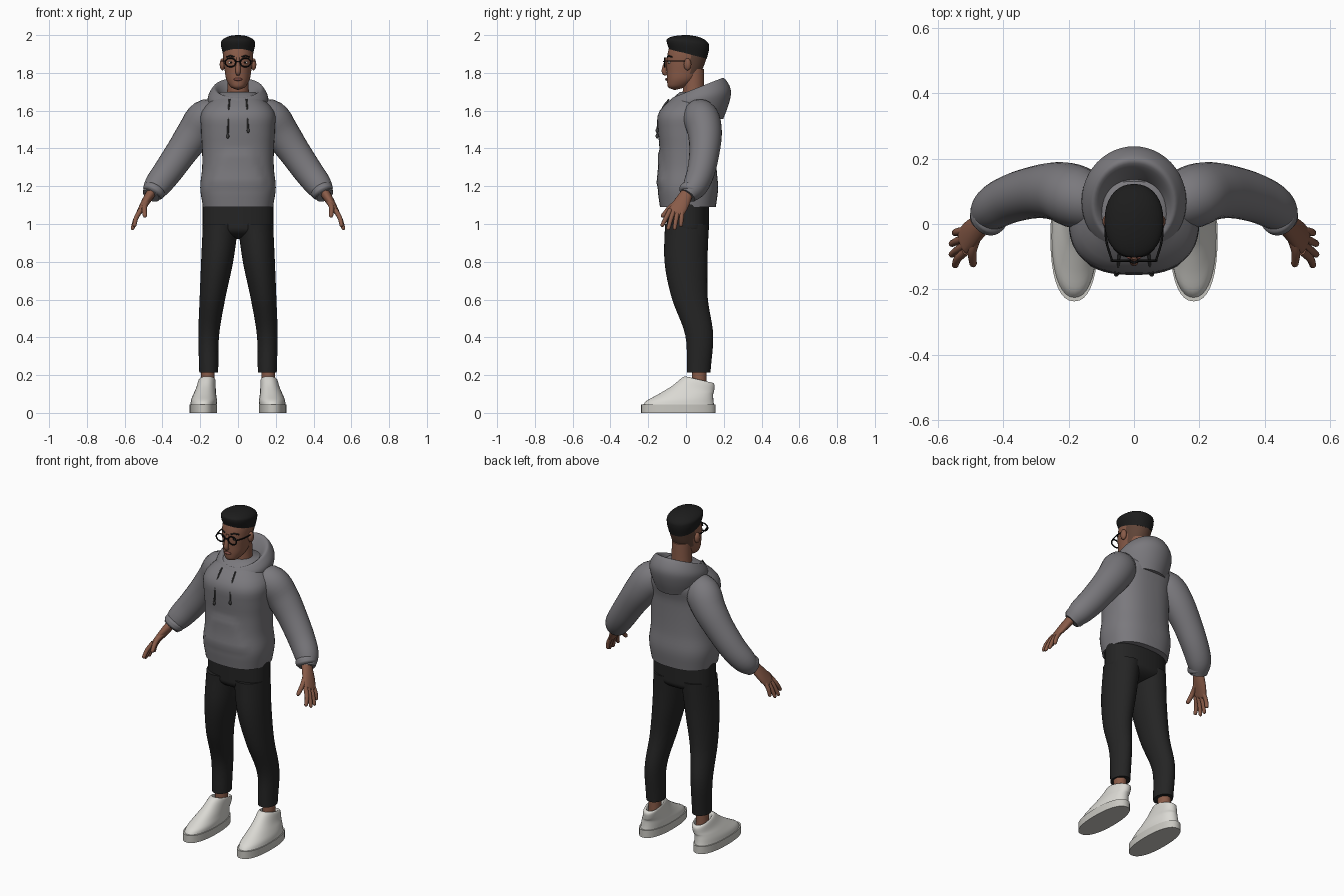
import bpy, bmesh, math
from mathutils import Vector

cube = bpy.data.objects.get("Cube")
if cube:
    bpy.data.objects.remove(cube, do_unlink=True)

STEPS = 24


def material(name, *rgb):
    """Flat colour; a single value means a neutral grey."""
    colour = (rgb if len(rgb) > 1 else rgb * 3) + (1,)
    m = bpy.data.materials.new(name)
    m.use_nodes = True
    m.diffuse_color = colour
    m.node_tree.nodes["Principled BSDF"].inputs["Base Color"].default_value = colour
    return m


GREY = material("hoodie grey", .195, .19, .205)
BLACK = material("trouser black", .018)
HAIR = material("hair black", .012)
SKIN = material("brown skin", .25, .105, .065)
FADE = material("faded hair", .12, .06, .04)
LIP = material("lip brown", .2, .07, .055)
WHITE = material("shoe white", .7, .69, .65)
SOLE = material("sole white", .58, .57, .53)
CORD = material("cord grey", .05)
FRAME = material("frame black", .005)


def finish(name, bm, mat):
    bmesh.ops.recalc_face_normals(bm, faces=bm.faces[:])
    mesh = bpy.data.meshes.new(name)
    bm.to_mesh(mesh)
    bm.free()
    mesh.materials.append(mat)
    for polygon in mesh.polygons:
        polygon.use_smooth = True
    mesh.set_sharp_from_angle(angle=math.radians(55))
    obj = bpy.data.objects.new(name, mesh)
    bpy.context.collection.objects.link(obj)
    return obj


def sample(values, t):
    """Smooth curve through evenly spaced values; a plain number is constant."""
    if isinstance(values, (int, float)):
        return values
    last = len(values) - 1
    i = min(int(t * last), last - 1)
    t = t * last - i
    b, c = values[i], values[i + 1]
    a = values[i - 1] if i > 0 else 2 * b - c
    d = values[i + 2] if i + 2 <= last else 2 * c - b
    return b + t / 2 * (c - a + t * (2*a - 5*b + 4*c - d + t * (3*(b - c) + d - a)))


def rounding(t, lo, hi):
    """Radius factor that domes the start (lo) and end (hi) of a part."""
    factor = 1
    for distance, reach in ((t, lo), (1 - t, hi)):
        if distance < reach:
            factor *= max(.1, math.sqrt(1 - (1 - distance / reach) ** 2))
    return factor


def skin_rings(name, mat, rings):
    bm = bmesh.new()
    loops = [[bm.verts.new(p) for p in ring] for ring in rings]
    for low, high in zip(loops, loops[1:]):
        for i in range(len(low)):
            bm.faces.new((low[i - 1], low[i], high[i], high[i - 1]))
    bm.faces.new(loops[0])
    bm.faces.new(loops[-1])
    return finish(name, bm, mat)


def stack(name, mat, z, half, depth=1, x=0, y=0, tilt=0, lo=0, hi=0, power=2, side=1, sides=36):
    """Stacked level ovals: half width, depth as a ratio of it, slope along y."""
    rings = []
    for k in range(STEPS + 1):
        t = k / STEPS
        width = sample(half, t) * rounding(t, lo, hi)
        ring = []
        for i in range(sides):
            angle = math.tau * i / sides
            c, s = math.cos(angle), math.sin(angle)
            dx = math.copysign(abs(c) ** (2 / power), c) * width
            dy = math.copysign(abs(s) ** (2 / power), s) * width * sample(depth, t)
            ring.append((side * (sample(x, t) + dx), sample(y, t) + dy,
                         sample(z, t) + sample(tilt, t) * dy))
        rings.append(ring)
    return skin_rings(name, mat, rings)


def tube(name, mat, x, y, z, r, flat=1, lo=0, hi=0, side=1, sides=12):
    """Tube along a path: radius towards y, flat is the ratio across it."""
    path = [Vector(sample(axis, k / STEPS) for axis in (x, y, z)) for k in range(STEPS + 1)]
    rings = []
    for k, centre in enumerate(path):
        t = k / STEPS
        along = (path[min(k + 1, STEPS)] - path[max(k - 1, 0)]).normalized()
        ref = Vector((1, 0, 0)) if abs(along.y) > .9 else Vector((0, 1, 0))
        u = (ref - along * ref.dot(along)).normalized() * sample(r, t) * rounding(t, lo, hi)
        v = along.cross(u) * sample(flat, t)
        ring = []
        for i in range(sides):
            angle = math.tau * i / sides
            p = centre + u * math.cos(angle) + v * math.sin(angle)
            ring.append((side * p.x, p.y, p.z))
        rings.append(ring)
    return skin_rings(name, mat, rings)


def blob(name, mat, centre, size, side=1):
    bm = bmesh.new()
    bmesh.ops.create_uvsphere(bm, u_segments=16, v_segments=10, radius=1)
    for v in bm.verts:
        v.co = [c + s * q for c, s, q in zip(centre, size, v.co)]
        v.co.x *= side
    finish(name, bm, mat)


# Hoodie body with a raised front pocket
torso = stack("hoodie_body", GREY, z=(1.09, 1.7), half=(.185, .2, .19, .19, .195, .19, .09),
              depth=(.8, .8, .8, .9), y=(.01, .01, .01, .01, .05), power=2.5, sides=48)
for v in torso.data.vertices:
    if v.co.y < 0 and 1.2 < v.co.z < 1.37 and abs(v.co.x) < .15 - .4 * (v.co.z - 1.2):
        v.co.y -= .007

# Hood lying open around the neck: up the outside, over the rim, down inside
stack("hood", GREY, z=(1.57, 1.62, 1.67, 1.71, 1.72, 1.68, 1.6),
      half=(.14, .155, .16, .14, .12, .09, .06), depth=1.05,
      y=(.05, .07, .06, .04), tilt=(-.1, .2, .4, .2), sides=48)

# Trouser seat
stack("trouser_seat", BLACK, z=(.92, 1.12), half=.188, depth=.6, y=.01, lo=.3, power=2.4)

# Head, with closely cut hair at the back and sides
head = stack("head", SKIN, z=(1.71, 1.96), half=(.03, .06, .07, .077, .08, .07),
             depth=(1.2, 1.33, 1.3), y=(-.06, -.025, -.01, 0, .01, .01), lo=.08, power=2.15)
head.data.materials.append(FADE)
for polygon in head.data.polygons:
    if polygon.center.y > .025 and polygon.center.z > 1.79:
        polygon.material_index = 1
stack("neck", SKIN, z=(1.6, 1.82), half=(.063, .057, .056), y=.04)
stack("hair", HAIR, z=(1.9, 2), half=(.08, .09, .085), depth=1.25, y=.01,
      tilt=(-.25, -.05), hi=.4, power=2.2)

# Face
tube("nose", SKIN, x=0, y=(-.1, -.115, -.1), z=(1.88, 1.81, 1.79), r=(.008, .014, .008))
blob("lips", LIP, (0, -.101, 1.766), (.023, .009, .008))
tube("glasses_bridge", FRAME, x=(-.013, .013), y=(-.114, -.118, -.114), z=1.86, r=.0035)

for side, label in ((1, "left_"), (-1, "right_")):
    # Sleeve and gathered cuff
    tube(label + "sleeve", GREY, x=(.1, .17, .23, .3, .37, .43, .46),
         y=(.05, .1, .08, .01), z=(1.58, 1.56, 1.48, 1.38, 1.28, 1.2, 1.15),
         r=(.07, .095, .09, .08, .074, .066, .045), flat=1.05, side=side, sides=28)
    tube(label + "cuff", GREY, x=(.43, .46), y=(.035, .012), z=(1.2, 1.15), r=.06,
         lo=.4, hi=.4, side=side, sides=28)

    # Hand
    tube(label + "palm", SKIN, x=(.45, .5, .53), y=(.015, -.03, -.06), z=(1.18, 1.1, 1.05),
         r=(.03, .044, .042), flat=(.85, .45, .3), hi=.15, side=side, sides=16)
    for i, finger in enumerate(("index", "middle", "ring", "little")):
        spread = (i - 1.5) ** 2
        base, tip = -.083 + .021 * i, -.13 + .034 * i
        tube(label + finger + "_finger", SKIN, x=(.515, .54, .563 - .006 * spread),
             y=(base, tip), z=(1.075, 1.03, .965 + .009 * spread),
             r=(.013, .012, .01), hi=.1, side=side)
    tube(label + "thumb", SKIN, x=(.475, .495, .492), y=(-.02, -.08, -.13),
         z=(1.13, 1.09, 1.035), r=(.016, .014, .011), hi=.1, side=side)

    # Trouser leg and ankle
    stack(label + "trouser_leg", BLACK, z=(.215, 1), x=(.155, .155, .135, .11, .092),
          y=(.067, .07, .02, 0, .005), half=(.05, .055, .068, .085, .094),
          depth=(1.25, 1.4, 1.24), side=side)
    stack(label + "ankle", SKIN, z=(.09, .25), x=.16, y=.07, half=.035, depth=1.1, side=side)

    # Shoe: upper rises over the toe to a slanted collar, then turns inside
    stack(label + "shoe_sole", SOLE, z=(0, .045), x=.183, y=-.04, half=.073, depth=2.7,
          power=2.3, side=side)
    stack(label + "shoe_upper", WHITE, z=(.04, .07, .1, .13, .17, .17, .12), x=(.183, .176, .164, .16),
          y=(-.04, -.03, 0, .04, .07, .07, .07), half=(.07, .068, .06, .052, .045, .036, .03),
          depth=(2.7, 2.4, 1.8, 1.7), tilt=(0, 0, -.27, 0), power=2.2, side=side)

    # Ear, eye and brow
    blob(label + "ear", SKIN, (.082, .008, 1.845), (.015, .02, .032), side)
    blob(label + "eye", WHITE, (.036, -.086, 1.855), (.015, .008, .007), side)
    blob(label + "iris", FRAME, (.036, -.092, 1.855), (.006, .004, .006), side)
    tube(label + "brow", HAIR, x=(.02, .04, .06), y=(-.098, -.092, -.075),
         z=(1.884, 1.89, 1.884), r=.004, side=side)

    # Glasses rim and temple
    turns = [math.tau * k / STEPS for k in range(STEPS + 1)]
    tube(label + "glasses_rim", FRAME, x=[.04 + .028 * math.cos(a) for a in turns], y=-.112,
         z=[1.855 + .023 * math.sin(a) for a in turns], r=.004, side=side)
    tube(label + "glasses_temple", FRAME, x=(.068, .085, .086), y=(-.11, -.05, .01), z=1.863,
         r=.0035, side=side)

    # Drawstring with knotted end
    end = 1.48 + .015 * side
    tube(label + "drawstring", CORD, x=(.045, .054), y=(-.09, -.12, -.145, -.152),
         z=(1.66, 1.62, 1.56, end), r=.0045, side=side)
    blob(label + "drawstring_tip", CORD, (.054, -.153, end), (.008, .008, .013), side)
